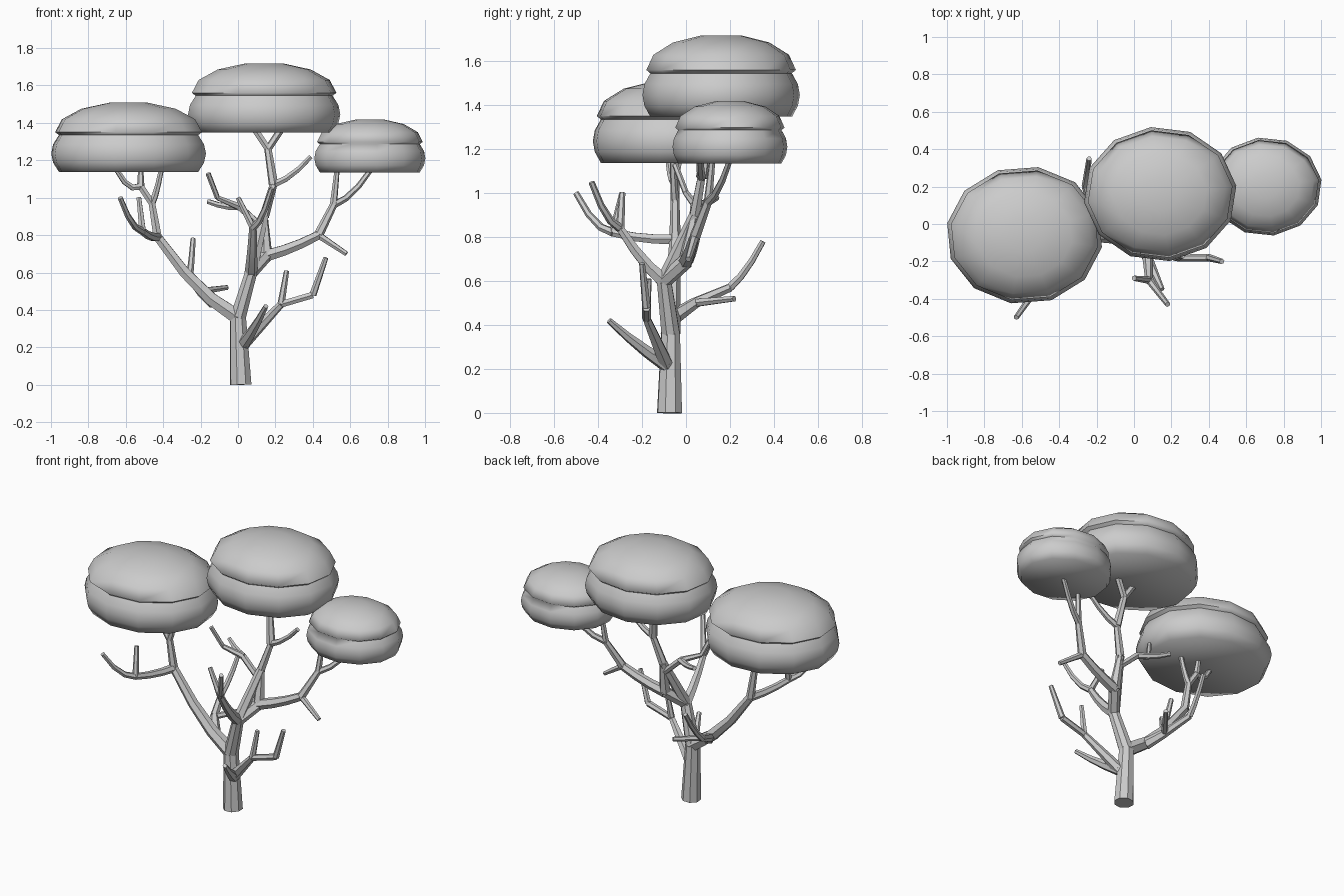
import bpy, bmesh
from math import sin, cos, radians
from mathutils import Vector

cube = bpy.data.objects.get("Cube")
if cube:
    bpy.data.objects.remove(cube)

gray = bpy.data.materials.new("plain_gray")
gray.use_nodes = True
gray.diffuse_color = (.6, .6, .6, 1)
gray.node_tree.nodes["Principled BSDF"].inputs["Base Color"].default_value = gray.diffuse_color

# Branch radii
TRUNK, THICK, STOUT, MEDIUM, SLIM, TIP = .06, .045, .035, .026, .02, .014


def finish(obj, angle):
    """Make the object active and smooth its shallow edges."""
    bpy.ops.object.select_all(action="DESELECT")
    obj.select_set(True)
    bpy.context.view_layer.objects.active = obj
    if obj.type == "CURVE":
        bpy.ops.object.convert(target="MESH")
    bpy.ops.object.shade_smooth_by_angle(angle=radians(angle))


def limb(name, start, end, thick, thin, sag=0, rings=4, detail=1):
    """Tapered tube from start to end, its middle hanging down by sag."""
    start, end = Vector(start), Vector(end)
    curve = bpy.data.curves.new(name, "CURVE")
    curve.dimensions = "3D"
    curve.bevel_depth = 1
    curve.bevel_resolution = detail
    curve.use_fill_caps = True
    curve.materials.append(gray)
    spline = curve.splines.new("POLY")
    spline.points.add(rings - 1)
    for i, point in enumerate(spline.points):
        t = i / (rings - 1)
        place = start.lerp(end, t)
        place.z -= 4 * sag * t * (1 - t)
        point.co = (*place, 1)
        point.radius = thick + (thin - thick) * t
    obj = bpy.data.objects.new(name, curve)
    bpy.context.collection.objects.link(obj)
    finish(obj, 35)


def shell_profile():
    """Radius and height fractions: bulging underside, groove, then dome."""
    for step in range(-2, 3):
        t = step / 2
        yield 1 - t * t / 10, .28 + t * .26
    for step in range(4):
        a = radians(step * 25)
        yield .95 * cos(a), .58 + .43 * sin(a)


def canopy(name, base, width, height, turn):
    """Twelve-sided foliage cushion standing on its base point."""
    sides = 12
    bm = bmesh.new()
    rings = []
    for r, h in shell_profile():
        ring = []
        for k in range(sides):
            a = radians(turn + k * 360 / sides)
            offset = Vector((width * r * cos(a), .88 * width * r * sin(a), height * h))
            ring.append(bm.verts.new(Vector(base) + offset))
        rings.append(ring)
    for low, high in zip(rings, rings[1:]):
        for k in range(sides):
            n = (k + 1) % sides
            bm.faces.new((low[k], low[n], high[n], high[k]))
    bm.faces.new(reversed(rings[0]))
    bm.faces.new(rings[-1])
    mesh = bpy.data.meshes.new(name)
    bm.to_mesh(mesh)
    bm.free()
    mesh.materials.append(gray)
    obj = bpy.data.objects.new(name, mesh)
    bpy.context.collection.objects.link(obj)
    finish(obj, 75)


# Foliage
canopy("right_canopy", (-.585, -.06, 1.13), .42, .38, -10)
canopy("middle_canopy", (.14, .16, 1.34), .41, .38, 7)
canopy("left_canopy", (.705, .2, 1.13), .3, .29, 8)

# Trunk and middle stem
fork = Vector((0, -.07, .36))
elbow = Vector((.07, -.1, .6))
knee = Vector((.15, 0, .69))
shoulder = Vector((.14, .04, .9))
neck = Vector((.19, .07, 1.07))
crown = Vector((.16, .1, 1.26))
limb("trunk", (.015, -.075, 0), fork, TRUNK, THICK, detail=2)
limb("middle_stem", fork, elbow, THICK, STOUT, detail=2)
limb("middle_stem_inner", elbow, shoulder, STOUT, MEDIUM)
limb("middle_stem_bridge", knee, shoulder, STOUT, SLIM)
limb("middle_stem_upper", shoulder, neck, MEDIUM, SLIM)
limb("middle_stem_top", neck, crown, MEDIUM, SLIM)
limb("middle_fork_right", crown, (.08, .1, 1.38), SLIM, SLIM)
limb("middle_fork_left", crown, (.24, .13, 1.38), SLIM, SLIM)
limb("middle_side_twig", neck, (.39, .06, 1.22), SLIM, TIP, sag=.02)

# Twigs leaning right from the middle stem
cross = Vector((.01, .04, .95))
limb("inner_twig", (.13, .03, .84), cross, SLIM, SLIM)
bend = Vector((-.11, 0, 1))
limb("inner_twig_low", cross, bend, SLIM, TIP)
limb("inner_twig_tall", bend, (-.16, -.05, 1.13), TIP, TIP)
limb("inner_twig_back", cross, (-.16, .14, .98), SLIM, TIP, sag=.01)

# Forward branch
reach = Vector((.08, -.3, .84))
limb("forward_branch", elbow, reach, STOUT, SLIM, sag=.02)
limb("forward_twig_left", reach, (.18, -.43, 1.05), SLIM, TIP, sag=.04)
limb("forward_twig_right", reach, (0, -.29, 1), SLIM, TIP)

# Right main branch
hub = Vector((-.43, -.05, .79))
crotch = Vector((-.46, -.05, .97))
split = Vector((-.52, -.05, 1.06))
wrist = Vector((-.51, -.33, .82))
limb("right_branch", fork, hub, THICK, MEDIUM, sag=.05)
limb("right_branch_upper", hub, crotch, MEDIUM, SLIM)
limb("right_fork_outer", crotch, split, SLIM, SLIM)
limb("right_fork_outer_twig", split, (-.65, -.08, 1.15), SLIM, TIP, sag=.04)
limb("right_fork_middle_twig", split, (-.52, -.03, 1.15), SLIM, TIP)
limb("right_fork_inner", crotch, (-.41, -.06, 1.15), SLIM, TIP, sag=.02)
limb("right_front_branch", hub, wrist, MEDIUM, SLIM, sag=.01)
limb("right_front_twig_outer", wrist, (-.63, -.5, 1), SLIM, TIP, sag=.04)
limb("right_front_twig_inner", wrist, (-.53, -.29, 1), SLIM, TIP)

# Rear branch, growing off the right one
rear = Vector((-.2, .04, .5))
heel = Vector((-.26, .2, .57))
limb("rear_branch", (-.13, -.05, .44), rear, STOUT, MEDIUM)
limb("rear_branch_outer", rear, heel, MEDIUM, SLIM)
limb("rear_twig_tall", heel, (-.24, .35, .78), SLIM, TIP, sag=.02)
limb("rear_twig_short", rear, (-.06, .22, .52), SLIM, TIP)

# Left main branch
joint = Vector((.43, .04, .8))
upper = Vector((.51, .1, .96))
limb("left_branch_root", elbow, knee, STOUT, STOUT)
limb("left_branch", knee, joint, STOUT, MEDIUM, sag=.01)
limb("left_branch_upper", joint, upper, MEDIUM, SLIM)
limb("left_fork_inner", upper, (.53, .12, 1.15), SLIM, TIP)
limb("left_fork_outer", upper, (.71, .2, 1.15), SLIM, TIP, sag=.03)
limb("left_side_twig", joint, (.58, .01, .7), SLIM, TIP)

# Low branches, sharing one root on the trunk
root = Vector((.03, -.09, .22))
palm = Vector((.23, -.18, .43))
knuckle = Vector((.4, -.18, .48))
limb("low_branch", root, palm, STOUT, SLIM)
limb("low_branch_outer", palm, knuckle, SLIM, SLIM)
limb("low_twig_outer", knuckle, (.47, -.2, .68), SLIM, TIP)
limb("low_twig_inner", palm, (.26, -.17, .61), SLIM, TIP)
limb("low_front_twig", root, (.15, -.35, .42), STOUT, TIP, sag=.01)
